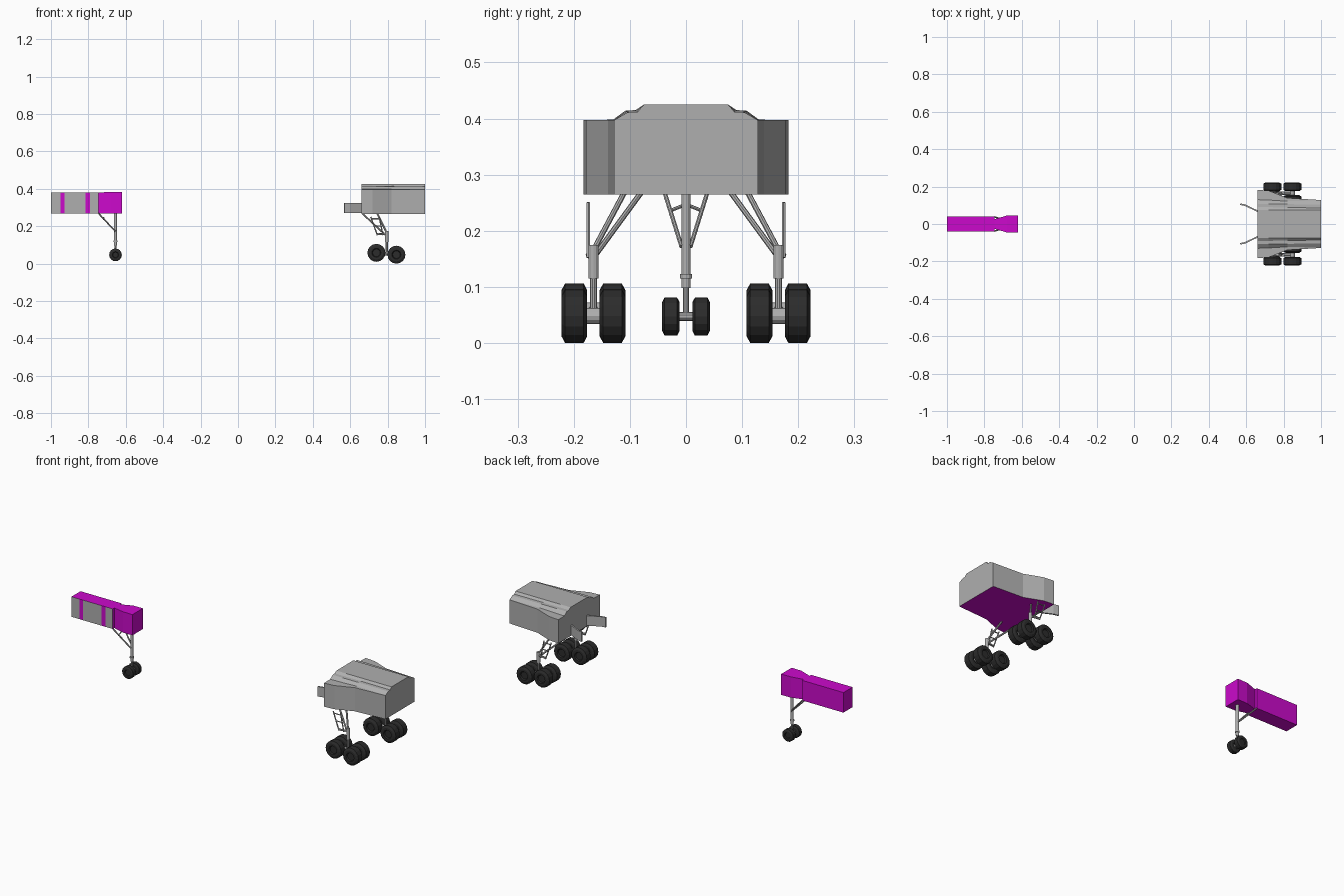
import bpy, bmesh, math
from mathutils import Vector

cube = bpy.data.objects.get("Cube")
if cube:
    bpy.data.objects.remove(cube)


def material(name, rgb):
    m = bpy.data.materials.new(name)
    m.use_nodes = True
    m.diffuse_color = (*rgb, 1)
    bsdf = next(n for n in m.node_tree.nodes if n.type == 'BSDF_PRINCIPLED')
    bsdf.inputs["Base Color"].default_value = (*rgb, 1)
    return m


GREY = material("light grey", (0.43, 0.43, 0.43))
MAGENTA = material("magenta", (0.6, 0.003, 0.6))
TYRE = material("tyre black", (0.025, 0.025, 0.025))


def finish(name, bm, mats, rule=None):
    bmesh.ops.recalc_face_normals(bm, faces=bm.faces[:])
    bm.normal_update()
    if rule:
        for f in bm.faces:
            f.material_index = rule(f.normal, f.calc_center_median())
    me = bpy.data.meshes.new(name)
    bm.to_mesh(me)
    bm.free()
    for m in mats:
        me.materials.append(m)
    ob = bpy.data.objects.new(name, me)
    bpy.context.collection.objects.link(ob)
    return ob


def loft(name, sections, mats, rule=None):
    """Skin mirrored half profiles [(y, z), ...] placed along x."""
    bm = bmesh.new()
    rings = []
    for x, half in sections:
        pts = half + [(-y, z) for y, z in reversed(half)]
        rings.append([bm.verts.new((x, y, z)) for y, z in pts])
    n = len(rings[0])
    for a, b in zip(rings, rings[1:]):
        for i in range(n):
            j = (i + 1) % n
            bm.faces.new((a[i], a[j], b[j], b[i]))
    bm.faces.new(rings[0])
    bm.faces.new(rings[-1])
    return finish(name, bm, mats, rule)


def rod(name, a, b, r, sides=8):
    a, b = Vector(a), Vector(b)
    d = b - a
    bm = bmesh.new()
    bmesh.ops.create_cone(bm, cap_ends=True, segments=sides, radius1=r,
                          radius2=r, depth=d.length)
    bmesh.ops.rotate(bm, verts=bm.verts, matrix=d.to_track_quat('Z', 'Y').to_matrix())
    bmesh.ops.translate(bm, verts=bm.verts, vec=(a + b) / 2)
    return finish(name, bm, [GREY])


def wheel(name, x, y, z, r, width, sides=16):
    """Chamfered tyre with a recessed hub, turned around the y axis."""
    h = width / 2
    prof = [(0, -h * 0.7), (r * 0.42, -h * 0.7), (r * 0.5, -h), (r * 0.75, -h),
            (r, -h * 0.72), (r, h * 0.72), (r * 0.75, h), (r * 0.5, h),
            (r * 0.42, h * 0.7), (0, h * 0.7)]
    bm = bmesh.new()
    vs = [bm.verts.new((x + p, y + w, z)) for p, w in prof]
    es = [bm.edges.new(e) for e in zip(vs, vs[1:])]
    bmesh.ops.spin(bm, geom=vs + es, cent=(x, y, z), axis=(0, 1, 0),
                   angle=math.tau, steps=sides, use_duplicate=False)
    bmesh.ops.remove_doubles(bm, verts=bm.verts[:], dist=1e-5)
    return finish(name, bm, [TYRE])


def plate(name, a, b, z0, z1, t):
    """Thin upright panel between two ground-plan points."""
    a, b = Vector((*a, 0)), Vector((*b, 0))
    side = (b - a).cross(Vector((0, 0, 1))).normalized() * t / 2
    bm = bmesh.new()
    base = [a + side, b + side, b - side, a - side]
    lo = [bm.verts.new((p.x, p.y, z0)) for p in base]
    hi = [bm.verts.new((p.x, p.y, z1)) for p in base]
    bm.faces.new(lo)
    bm.faces.new(hi)
    for i in range(4):
        j = (i + 1) % 4
        bm.faces.new((lo[i], lo[j], hi[j], hi[i]))
    return finish(name, bm, [GREY])


# Nose bay: a long box with a waisted, flared block behind it
def bay(w, top=0.38):
    return [(w, 0.268), (w, top)]


PANELS = [(-1.0, -0.95), (-0.928, -0.815), (-0.79, -0.746)]
loft("nose_bay",
     [(x, bay(0.04)) for span in PANELS for x in span]
     + [(-0.745, bay(0.026)), (-0.68, bay(0.045, 0.384)), (-0.62, bay(0.046, 0.384))],
     [MAGENTA, GREY],
     lambda n, c: int(n.y < -0.9 and any(a < c.x < b for a, b in PANELS)))


# Main bay: wide at its forward end, narrowing aft, stepped roof
def hull(w, shoulder, step_out, step_in, z_step):
    return [(w, 0.265), (w, 0.397), (shoulder, 0.398), (step_out, z_step),
            (step_in, z_step + 0.001), (0.075, 0.425)]


loft("main_bay",
     [(0.66, hull(0.183, 0.13, 0.108, 0.09, 0.414)),
      (0.72, hull(0.178, 0.128, 0.108, 0.09, 0.414)),
      (0.82, hull(0.139, 0.122, 0.106, 0.088, 0.413)),
      (1.0, hull(0.128, 0.1265, 0.104, 0.086, 0.411))],
     [GREY, MAGENTA], lambda n, c: int(n.z < -0.9))

# Nose gear
NX, NZ = -0.655, 0.047
rod("nose_leg_upper", (NX, 0, 0.12), (NX, 0, 0.27), 0.008, 12)
rod("nose_leg_collar", (NX, 0, 0.115), (NX, 0, 0.123), 0.011, 12)
rod("nose_leg_sleeve", (NX, 0, 0.098), (NX, 0, 0.116), 0.008, 12)
rod("nose_leg_piston", (NX, 0, NZ), (NX, 0, 0.1), 0.005, 10)
rod("nose_axle", (NX, -0.025, NZ), (NX, 0.025, NZ), 0.008, 10)
for s, side in ((1, "left"), (-1, "right")):
    wheel("nose_wheel_" + side, NX, s * 0.027, NZ, 0.034, 0.031)
    rod("nose_drag_brace_" + side, (-0.745, s * 0.038, 0.268),
        (NX, s * 0.008, 0.172), 0.004)
    rod("nose_cross_brace_" + side, (-0.718, s * 0.03, 0.235),
        (-0.718, 0, 0.247), 0.003)

# Main gear, both sides
MX = 0.795
for s, side in ((1, "left"), (-1, "right")):
    y = s * 0.165
    rod("main_leg_" + side, (MX, y, 0.115), (MX, y, 0.175), 0.009, 12)
    rod("main_piston_" + side, (MX, y, 0.055), (MX, y, 0.117), 0.0065, 10)
    axles = [("front", 0.74, 0.058), ("rear", 0.847, 0.048)]
    rod("bogie_beam_" + side, (0.74, y, 0.058), (0.847, y, 0.048), 0.01)
    for end, x, z in axles:
        rod(f"main_axle_{end}_{side}", (x, y - 0.034, z), (x, y + 0.034, z), 0.014, 12)
        for k, pos in ((1, "outer"), (-1, "inner")):
            wheel(f"main_wheel_{end}_{pos}_{side}", x, y + k * s * 0.034, z,
                  0.048, 0.046)
    # Braces up into the bay
    rod("main_drag_brace_" + side, (0.665, s * 0.08, 0.268), (0.79, y, 0.152), 0.005)
    rod("main_side_brace_" + side, (0.745, s * 0.11, 0.268), (MX, y, 0.165), 0.005)
    # Ladder-like retraction link outside the leg
    yl = s * 0.174
    rails = [((0.71, yl, 0.25), (0.745, yl, 0.152)), ((0.755, yl, 0.25), (0.775, yl, 0.152))]
    for i, (a, b) in enumerate(rails):
        rod(f"link_rail_{i}_{side}", a, b, 0.0035, 6)
    for i, t in enumerate((0.1, 0.5, 0.9)):
        a, b = (Vector(p).lerp(Vector(q), t) for p, q in rails)
        rod(f"link_rung_{i}_{side}", a, b, 0.003, 6)
    rod("link_foot_" + side, (0.745, yl, 0.157), (MX, y, 0.157), 0.005)
    # Forward doors with a turned lip
    plate("main_door_" + side, (0.595, s * 0.1), (0.668, s * 0.065), 0.27, 0.325, 0.008)
    plate("main_door_lip_" + side, (0.568, s * 0.106), (0.597, s * 0.1), 0.27, 0.325, 0.008)
